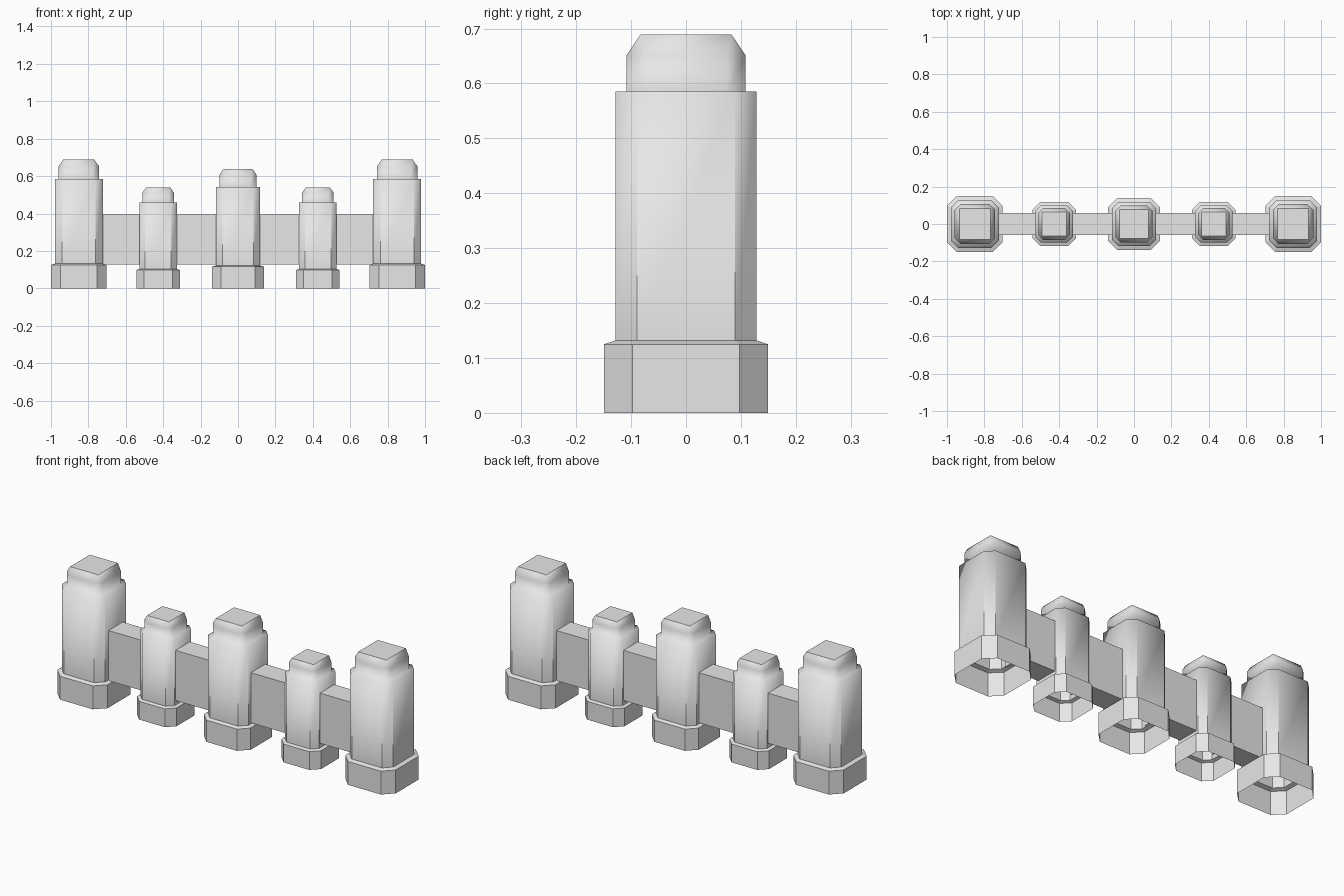
import bpy, bmesh

if "Cube" in bpy.data.objects:
    bpy.data.objects.remove(bpy.data.objects["Cube"])

stone = bpy.data.materials.new("light_grey_stone")
stone.diffuse_color = (0.8, 0.8, 0.8, 1)
stone.use_nodes = True
stone.node_tree.nodes["Principled BSDF"].inputs["Base Color"].default_value = stone.diffuse_color


def finish(bm, name):
    mesh = bpy.data.meshes.new(name)
    bm.to_mesh(mesh)
    bm.free()
    mesh.materials.append(stone)
    obj = bpy.data.objects.new(name, mesh)
    bpy.context.collection.objects.link(obj)
    return obj


def chamfered_ring(half, chamfer, z):
    """Eight corners of a square with cut corners."""
    a, b = half, half - chamfer
    return [(p, q, z) for p, q in ((a, -b), (a, b), (b, a), (-b, a),
                                   (-a, b), (-a, -b), (-b, -a), (b, -a))]


# Half width, corner cut, height: base, shaft, ledge and tapered cap
PROFILE = [(0.149, 0.052, 0.0), (0.149, 0.052, 0.125), (0.128, 0.039, 0.132),
           (0.128, 0.039, 0.585), (0.108, 0.033, 0.585),
           (0.108, 0.033, 0.652), (0.083, 0.0, 0.689)]


def pillar(name, x, s):
    bm = bmesh.new()
    rings = [[bm.verts.new((px * s + x, py * s, pz * s))
              for px, py, pz in chamfered_ring(*step)] for step in PROFILE]
    for low, high in zip(rings, rings[1:]):
        for i in range(8):
            j = (i + 1) % 8
            bm.faces.new((low[i], low[j], high[j], high[i]))
    # flat top, open underside
    bm.faces.new(rings[-1])
    bmesh.ops.remove_doubles(bm, verts=bm.verts, dist=1e-5)
    bm.normal_update()
    # soft shading from shaft into cap, crisp corners and base
    for f in bm.faces:
        f.smooth = True
    for e in bm.edges:
        z0, z1 = sorted(v.co.z / s for v in e.verts)
        upright = z1 - z0 > 0.05
        e.smooth = not (upright or z1 < 0.2 or z0 > 0.68)
    return finish(bm, name)


def wall(name, x0, x1):
    bm = bmesh.new()
    bmesh.ops.create_cube(bm, size=1)
    for v in bm.verts:
        v.co.x = x0 if v.co.x < 0 else x1
        v.co.y *= 0.12
        v.co.z = 0.127 if v.co.z < 0 else 0.395
    return finish(bm, name)


# Posts: tall at the ends, medium in the middle, short between
pillar("middle_pillar", 0, 0.928)
for side, sign in (("left", -1), ("right", 1)):
    pillar(side + "_end_pillar", sign * 0.851, 1.0)
    pillar(side + "_short_pillar", sign * 0.427, 0.783)
    # Low wall panels between posts
    wall(side + "_inner_wall", *sorted((sign * 0.115, sign * 0.33)))
    wall(side + "_outer_wall", *sorted((sign * 0.524, sign * 0.727)))
